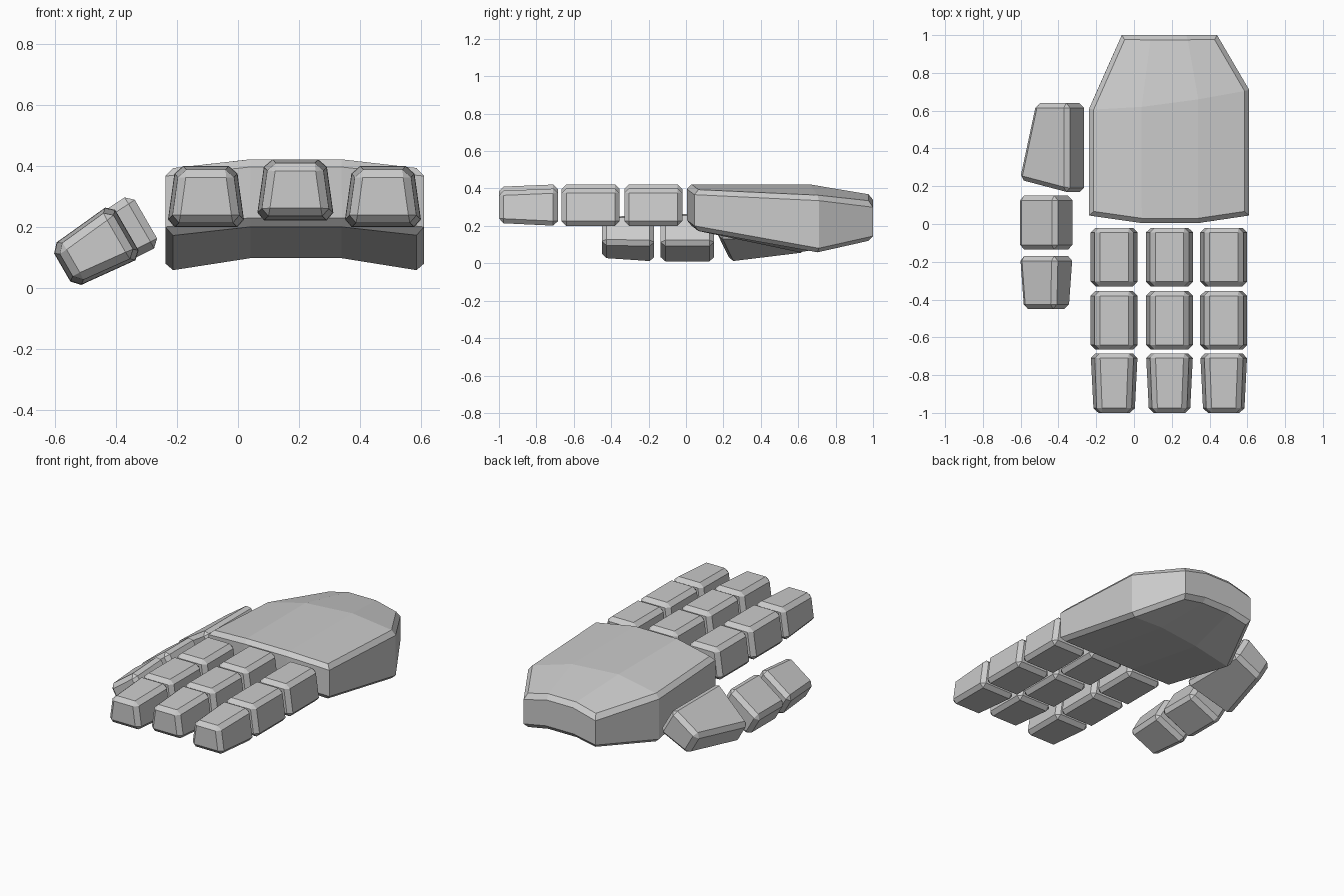
import bpy, bmesh, math
from mathutils import Matrix

if "Cube" in bpy.data.objects:
    bpy.data.objects.remove(bpy.data.objects["Cube"], do_unlink=True)

GREY = (0.6, 0.6, 0.6, 1)
grey = bpy.data.materials.new("plain grey")
grey.diffuse_color = GREY
grey.use_nodes = True
grey.node_tree.nodes["Principled BSDF"].inputs["Base Color"].default_value = GREY


def finish(name, bm, matrix=Matrix()):
    bmesh.ops.recalc_face_normals(bm, faces=bm.faces)
    mesh = bpy.data.meshes.new(name)
    bm.to_mesh(mesh)
    bm.free()
    mesh.materials.append(grey)
    obj = bpy.data.objects.new(name, mesh)
    obj.matrix_world = matrix
    bpy.context.collection.objects.link(obj)
    return obj


def block(name, front, back, loc, tilt=0, bevel=0.025):
    """Chamfered block between two end sections.
    Section: (base y, top y, base half width, top half width, base z, top z)."""
    bm = bmesh.new()
    rings = []
    for yb, yt, wb, wt, zb, zt in (front, back):
        rings.append([bm.verts.new(p) for p in
                      ((-wb, yb, zb), (wb, yb, zb), (wt, yt, zt), (-wt, yt, zt))])
    a, b = rings
    bm.faces.new(a)
    bm.faces.new(b[::-1])
    for i in range(4):
        j = (i + 1) % 4
        bm.faces.new((a[i], b[i], b[j], a[j]))
    bmesh.ops.recalc_face_normals(bm, faces=bm.faces)
    bmesh.ops.bevel(bm, geom=bm.edges[:], offset=bevel, offset_type='OFFSET',
                    segments=1, affect='EDGES', profile=0.5)
    turn = Matrix.Rotation(math.radians(tilt), 4, 'Y')
    return finish(name, bm, Matrix.Translation(loc) @ turn)


# Palm: three rows of four columns, from knuckles to wrist
# row: x values, y values, (outer, inner) top z, (outer, inner) bottom z
rows = [
    ((-0.238, 0.04, 0.34, 0.61), (0.045, 0.005, 0.005, 0.045), (0.392, 0.422), (0.175, 0.205)),
    ((-0.238, 0.04, 0.34, 0.61), (0.61, 0.62, 0.66, 0.71), (0.36, 0.422), (0.055, 0.098)),
    ((-0.065, 0.09, 0.28, 0.44), (1.0, 1.0, 1.0, 1.0), (0.325, 0.365), (0.12, 0.15)),
]
bm = bmesh.new()
top, bottom = [], []
for xs, ys, zt, zb in rows:
    side = (0, 1, 1, 0)
    top.append([bm.verts.new((x, y, zt[s])) for x, y, s in zip(xs, ys, side)])
    bottom.append([bm.verts.new((x, y, zb[s])) for x, y, s in zip(xs, ys, side)])
caps = []
for layer in (top, bottom):
    for r in range(2):
        for c in range(3):
            caps.append(bm.faces.new((layer[r][c], layer[r][c + 1],
                                      layer[r + 1][c + 1], layer[r + 1][c])))
# Side walls follow the outline
outline = ([(0, c) for c in range(4)] + [(1, 3)] +
           [(2, c) for c in (3, 2, 1, 0)] + [(1, 0)])
walls = []
for (r, c), (r2, c2) in zip(outline, outline[1:] + outline[:1]):
    walls.append(bm.faces.new((bottom[r][c], bottom[r2][c2], top[r2][c2], top[r][c])))
bmesh.ops.recalc_face_normals(bm, faces=bm.faces)
wall_set, cap_set = set(walls), set(caps)
rim = [e for e in bm.edges if any(f in wall_set for f in e.link_faces)
       and any(f in cap_set for f in e.link_faces)]
bmesh.ops.bevel(bm, geom=rim, offset=0.025, offset_type='OFFSET',
                segments=1, affect='EDGES', profile=0.5)
finish("palm", bm)

# Three fingers of three segments each
for finger, x, z in (("right", -0.105, 0.2), ("middle", 0.188, 0.222), ("left", 0.475, 0.2)):
    for part, y0, y1 in (("base", -0.33, -0.02), ("mid", -0.665, -0.355)):
        block(f"{finger}_finger_{part}", (y0, y0, 0.128, 0.1, 0, 0.2),
              (y1, y1, 0.128, 0.1, 0, 0.2), (x, 0, z))
    block(f"{finger}_finger_tip", (-1.0, -1.0, 0.112, 0.088, 0.015, 0.187),
          (-0.685, -0.685, 0.128, 0.1, 0, 0.2), (x, 0, z))

# Thumb, turned so its back faces outward and down
pivot, tilt = (-0.468, 0, 0.13), -120
block("thumb_tip", (-0.45, -0.45, 0.088, 0.066, -0.105, 0.108),
      (-0.17, -0.17, 0.102, 0.078, -0.12, 0.125), pivot, tilt)
block("thumb_mid", (-0.135, -0.135, 0.102, 0.078, -0.12, 0.125),
      (0.15, 0.15, 0.102, 0.078, -0.12, 0.125), pivot, tilt)
block("thumb_base", (0.165, 0.235, 0.098, 0.08, -0.192, 0.125),
      (0.64, 0.64, 0.098, 0.08, -0.192, 0.025), pivot, tilt)
